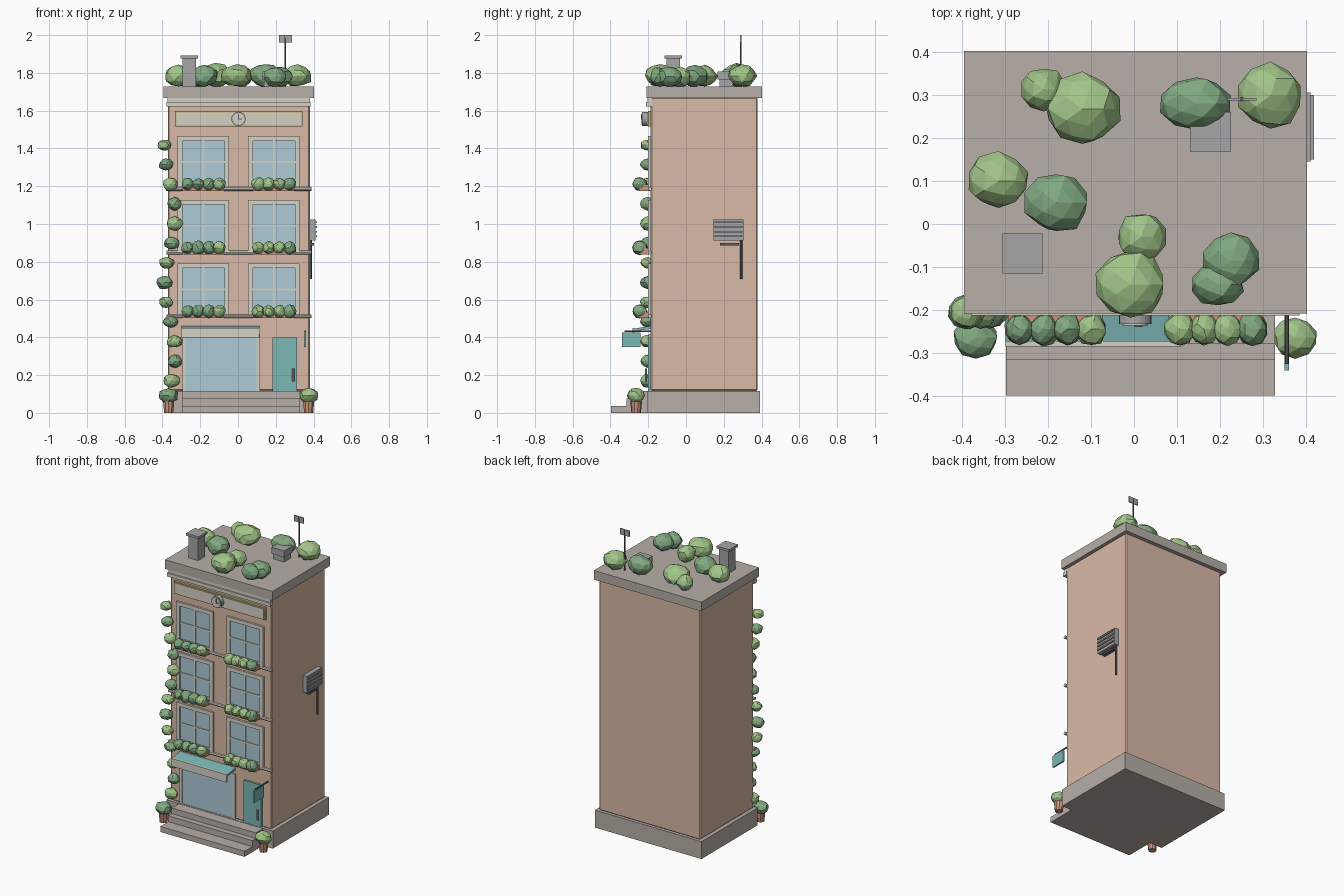
import bpy, bmesh, math, random
from mathutils import Vector

if "Cube" in bpy.data.objects:
    bpy.data.objects.remove(bpy.data.objects["Cube"])

random.seed(4)


def mat(name, r, g, b):
    m = bpy.data.materials.new(name)
    m.diffuse_color = (r, g, b, 1)
    m.use_nodes = True
    m.node_tree.nodes["Principled BSDF"].inputs["Base Color"].default_value = m.diffuse_color
    return m


WALL = mat("wall", 0.70, 0.49, 0.38)
STONE = mat("stone", 0.48, 0.43, 0.39)
TRIM = mat("trim", 0.66, 0.64, 0.56)
GLASS = mat("glass", 0.42, 0.60, 0.68)
TEAL = mat("teal", 0.20, 0.48, 0.46)
GOLD = mat("gold", 0.60, 0.48, 0.18)
CLAY = mat("clay", 0.60, 0.30, 0.20)
METAL = mat("metal", 0.38, 0.38, 0.39)
DARK = mat("dark", 0.12, 0.12, 0.13)
GREENS = [mat("leaf_light", 0.36, 0.56, 0.25), mat("leaf_dark", 0.22, 0.40, 0.22)]


def finish(bm, name, m):
    bmesh.ops.recalc_face_normals(bm, faces=bm.faces)
    me = bpy.data.meshes.new(name)
    bm.to_mesh(me)
    bm.free()
    me.materials.append(m)
    ob = bpy.data.objects.new(name, me)
    bpy.context.collection.objects.link(ob)
    return ob


def box(name, x, y, z, m, bevel=0):
    """Box from (min, max) ranges on each axis."""
    bm = bmesh.new()
    bmesh.ops.create_cube(bm, size=1)
    for v in bm.verts:
        v.co = Vector([(r[0] + r[1]) / 2 + c * (r[1] - r[0]) for r, c in zip((x, y, z), v.co)])
    ob = finish(bm, name, m)
    if bevel:
        mod = ob.modifiers.new("bevel", "BEVEL")
        mod.width = bevel
        mod.segments = 1
    return ob


def rod(name, a, b, r1, m, r2=None, sides=8):
    """Cylinder or cone between two points."""
    a, b = Vector(a), Vector(b)
    bm = bmesh.new()
    bmesh.ops.create_cone(bm, cap_ends=True, segments=sides, radius1=r1,
                          radius2=r1 if r2 is None else r2, depth=(b - a).length)
    ob = finish(bm, name, m)
    ob.rotation_mode = "QUATERNION"
    ob.rotation_quaternion = (b - a).to_track_quat("Z", "Y")
    ob.location = (a + b) / 2
    return ob


def bush(name, c, r, shade):
    """Faceted irregular leaf clump."""
    bm = bmesh.new()
    bmesh.ops.create_icosphere(bm, subdivisions=2, radius=1)
    for v in bm.verts:
        v.co *= random.uniform(0.88, 1.05)
        v.co = Vector([c[i] + v.co[i] * r[i] for i in range(3)])
    return finish(bm, name, GREENS[shade % 2])


# main masses
box("plinth", (-0.39, 0.40), (-0.203, 0.393), (0, 0.117), STONE)
box("building_body", (-0.37, 0.38), (-0.187, 0.378), (0.117, 1.67), WALL, 0.006)
box("roof_slab", (-0.395, 0.402), (-0.208, 0.402), (1.666, 1.727), STONE)
box("cornice", (-0.378, 0.385), (-0.213, -0.18), (1.622, 1.645), TRIM)
box("cornice_upper", (-0.373, 0.382), (-0.203, -0.18), (1.645, 1.668), TRIM)

# entrance steps
for i, (yf, zt) in enumerate([(-0.398, 0.037), (-0.315, 0.077), (-0.278, 0.115)]):
    box(f"step_{i}", (-0.297, 0.327), (yf, -0.19), (0, zt), STONE)

# sign board and clock
box("sign_frame", (-0.333, 0.342), (-0.202, -0.18), (1.515, 1.598), GOLD)
box("sign_board", (-0.325, 0.334), (-0.207, -0.19), (1.523, 1.590), TRIM)
rod("clock_rim", (0.003, -0.19, 1.556), (0.003, -0.232, 1.556), 0.038, METAL, sides=20)
rod("clock_face", (0.003, -0.2, 1.556), (0.003, -0.236, 1.556), 0.030, TRIM, sides=20)
box("clock_hand_long", (0.001, 0.005), (-0.239, -0.23), (1.553, 1.580), DARK)
box("clock_hand_short", (0.001, 0.020), (-0.239, -0.23), (1.554, 1.558), DARK)


def frame(name, x, z, w, y):
    """Four-bar surround around an opening."""
    for n, xr, zr in [("left", (x[0] - w, x[0]), (z[0] - w, z[1] + w)),
                      ("right", (x[1], x[1] + w), (z[0] - w, z[1] + w)),
                      ("top", x, (z[1], z[1] + w)), ("bottom", x, (z[0] - w, z[0]))]:
        box(f"{name}_{n}", xr, (y, -0.18), zr, TRIM)


# windows, planters and string courses on three floors
for f in range(3):
    z0 = 0.52 + 0.337 * f
    rod(f"string_course_{f}", (-0.378, -0.192, z0 - 0.008), (0.388, -0.192, z0 - 0.008), 0.010, TRIM)
    for s, xc in enumerate((-0.183, 0.19)):
        n = f"window_{f}_{s}"
        xr, zr = (xc - 0.111, xc + 0.111), (z0 + 0.026, z0 + 0.246)
        frame(n, xr, zr, 0.025, -0.200)
        box(n + "_glass", xr, (-0.192, -0.18), zr, GLASS)
        box(n + "_mullion", (xc - 0.005, xc + 0.005), (-0.197, -0.18), zr, TRIM)
        box(n + "_transom", xr, (-0.197, -0.18), (z0 + 0.129, z0 + 0.139), TRIM)
        box(n + "_planter", (xc - 0.11, xc + 0.11), (-0.250, -0.19), (z0 - 0.018, z0 + 0.015), CLAY)
        for k in range(4):
            r = random.uniform(0.033, 0.039)
            bush(n + f"_plant_{k}", (xc + (k - 1.5) * 0.056, -0.244, z0 + 0.017),
                 (r, r * 1.08, r), s + 1 + (k == 3))

# shop front with awning
frame("shop_window", (-0.277, 0.098), (0.117, 0.40), 0.018, -0.198)
box("shop_glass", (-0.277, 0.098), (-0.192, -0.18), (0.117, 0.40), GLASS)
bm = bmesh.new()
prof = [(-0.18, 0.462), (-0.280, 0.445), (-0.280, 0.432), (-0.18, 0.445)]
face = bm.faces.new([bm.verts.new((-0.298, y, z)) for y, z in prof])
ext = bmesh.ops.extrude_face_region(bm, geom=[face])
bmesh.ops.translate(bm, vec=(0.411, 0, 0),
                    verts=[g for g in ext["geom"] if isinstance(g, bmesh.types.BMVert)])
finish(bm, "awning", TEAL)
box("awning_valance", (-0.298, 0.113), (-0.284, -0.272), (0.398, 0.45), TRIM)

# door
box("door", (0.182, 0.312), (-0.200, -0.18), (0.117, 0.40), TEAL)
rod("door_handle", (0.293, -0.212, 0.165), (0.293, -0.212, 0.235), 0.006, METAL)

# hanging side sign
box("hanging_sign", (0.350, 0.360), (-0.340, -0.240), (0.348, 0.426), TEAL)
rod("sign_bracket", (0.355, -0.185, 0.432), (0.355, -0.325, 0.432), 0.005, DARK)

# potted shrubs beside the steps
for i, x in enumerate((-0.367, 0.374)):
    rod(f"pot_{i}", (x, -0.264, 0), (x, -0.264, 0.060), 0.025, CLAY, 0.031, 10)
    bush(f"pot_shrub_{i}", (x, -0.264, 0.092), (0.053, 0.048, 0.042), i + 1)

# climbing vine on the front left corner
for i in range(13):
    z = 0.17 + 0.104 * i
    x = -0.361 + 0.029 * math.sin(i * 0.9 + 0.3)
    bush(f"vine_{i}", (x, -0.203, z),
         (random.uniform(0.036, 0.046), 0.040, random.uniform(0.030, 0.038)), i)

# air conditioner on the right wall
box("ac_unit", (0.37, 0.410), (0.145, 0.305), (0.912, 1.024), METAL)
for i in range(4):
    z = 0.930 + 0.025 * i
    box(f"ac_slat_{i}", (0.40, 0.418), (0.150, 0.300), (z, z + 0.009), METAL)
box("ac_bracket", (0.37, 0.402), (0.18, 0.28), (0.887, 0.900), DARK)
rod("ac_pipe", (0.386, 0.292, 0.71), (0.386, 0.292, 0.915), 0.006, DARK)

# rooftop chimney, vent and antenna
box("chimney", (-0.294, -0.223), (-0.104, -0.033), (1.72, 1.88), METAL)
box("chimney_cap", (-0.305, -0.212), (-0.115, -0.022), (1.877, 1.893), METAL)
box("vent", (0.138, 0.217), (0.178, 0.250), (1.72, 1.77), METAL)
box("vent_cap", (0.130, 0.225), (0.168, 0.260), (1.765, 1.808), METAL)
rod("antenna_pole", (0.25, 0.29, 1.72), (0.25, 0.29, 1.985), 0.005, DARK)
for i, x in enumerate((0.216, 0.252)):
    box(f"antenna_panel_{i}", (x, x + 0.033), (0.287, 0.293), (1.960, 2.0), METAL)

# roof garden
roof = [(-0.21, 0.313, 0.052, 0.052, 0), (-0.12, 0.267, 0.092, 0.088, 0),
        (0.145, 0.28, 0.087, 0.065, 1), (0.317, 0.298, 0.078, 0.078, 0),
        (-0.315, 0.10, 0.074, 0.067, 0), (-0.18, 0.05, 0.075, 0.073, 1),
        (0.017, -0.03, 0.060, 0.058, 0), (-0.008, -0.14, 0.087, 0.083, 0),
        (0.225, -0.085, 0.068, 0.066, 1), (0.195, -0.14, 0.062, 0.052, 1)]
for i, (x, y, rx, ry, s) in enumerate(roof):
    rz = 0.035 + 0.32 * rx
    bush(f"roof_shrub_{i}", (x, y, 1.727 + rz * 0.95), (rx, ry, rz), s)
